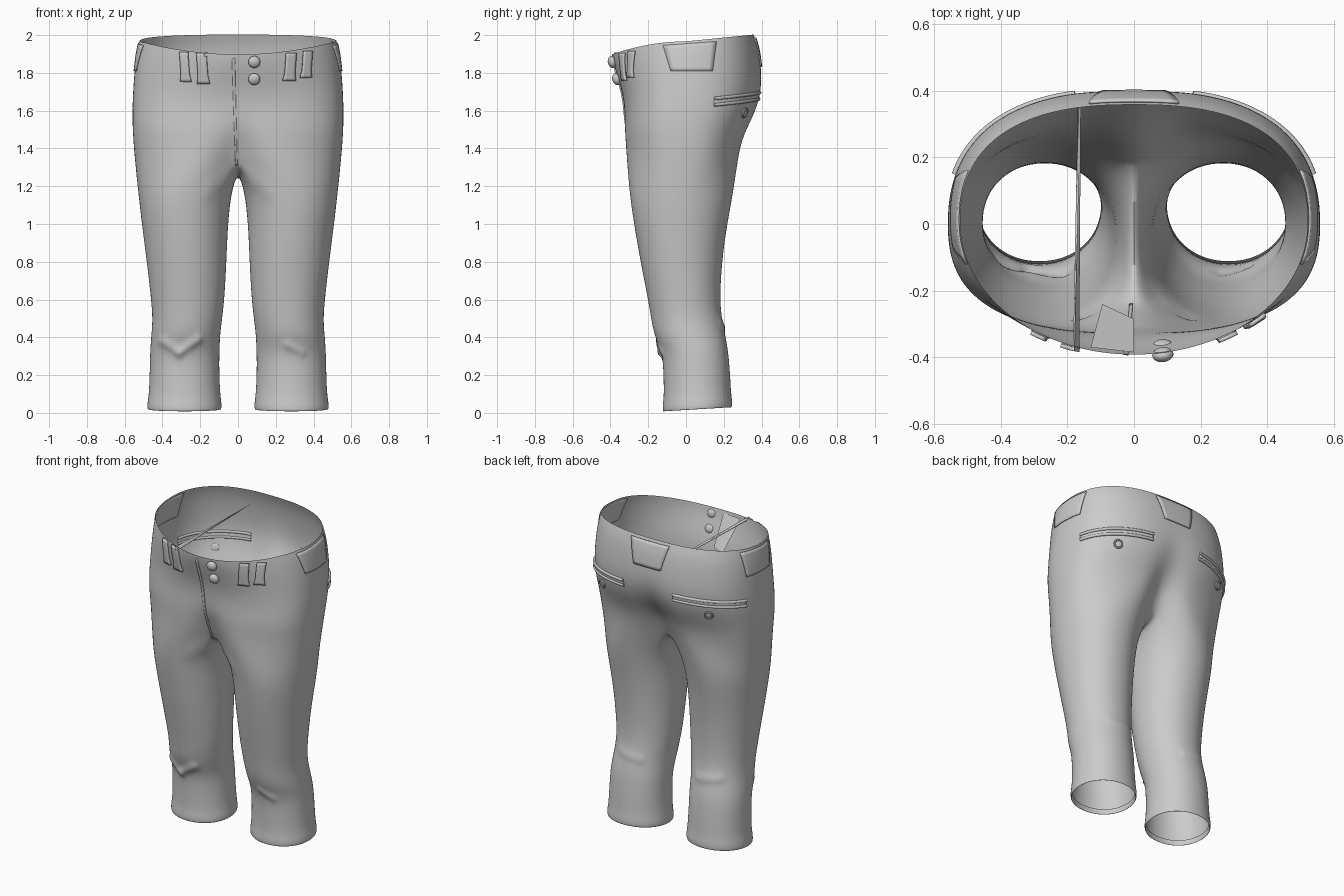
import bpy, bmesh, math
from mathutils import Vector
from mathutils.bvhtree import BVHTree

if "Cube" in bpy.data.objects:
    bpy.data.objects.remove(bpy.data.objects["Cube"])

M, K = 30, 12          # segments of outer arc / inner-leg arc


def add_mesh(name, verts, faces):
    me = bpy.data.meshes.new(name)
    me.from_pydata(verts, [], faces)
    ob = bpy.data.objects.new(name, me)
    bpy.context.collection.objects.link(ob)
    return ob


def smooth(ob, angle=40):
    bpy.ops.object.select_all(action='DESELECT')
    bpy.context.view_layer.objects.active = ob
    ob.select_set(True)
    bpy.ops.object.shade_smooth_by_angle(angle=math.radians(angle))


def polar(t, a, b, n):
    c, s = math.cos(t), math.sin(t)
    r = (abs(c / a) ** n + abs(s / b) ** n) ** (-1 / n)
    return r * c, r * s


# Hip rows: z, half width, front y, back y, front roundness, front cleft, back cleft, rim tilt
hips = [(1.96, .522, .392, .358, 2.0, 0, 0, 1), (1.90, .537, .385, .383, 2.05, 0, 0, .8),
        (1.80, .549, .362, .399, 2.2, 0, 0, .45), (1.70, .556, .336, .405, 2.4, 0, .02, .15),
        (1.60, .560, .325, .380, 2.6, 0, .07, 0), (1.50, .558, .330, .330, 2.7, .04, .16, 0),
        (1.40, .552, .326, .292, 2.6, .17, .27, 0)]
# Leg rows: z, inner x, outer x, front y, back y
legs = [(1.18, .034, .530, -.302, .254), (1.0, .054, .509, -.276, .218), (.8, .061, .483, -.241, .190),
        (.6, .072, .460, -.201, .179), (.5, .084, .452, -.185, .190), (.42, .094, .458, -.170, .206),
        (.36, .097, .463, -.145, .218), (.3, .099, .466, -.124, .226), (.2, .099, .468, -.119, .234),
        (.1, .094, .472, -.117, .238), (.06, .088, .479, -.123, .244), (.022, .086, .481, -.124, .245),
        (.014, .094, .473, -.116, .237), (.05, .098, .469, -.112, .233)]

verts, faces, rows = [], [], []
for z, a, f, b, nf, cf, cb, w in hips:
    row = []
    for i in range(M + 1):
        t = math.pi * (i / M - .5)
        x, y = polar(t, a, f, nf) if t < 0 else polar(t, a, b, 2.5)
        if i in (0, M):
            x = 0
        y *= 1 - (cf if y < 0 else cb) * math.exp(-(x / .1) ** 2)
        tilt = .007 - .45 * y * y if y < 0 else .007 + .1 * y
        row.append(len(verts))
        verts.append((x, y, z + w * tilt))
    rows.append(row)
for r0, r1 in zip(rows, rows[1:]):
    for i in range(M):
        faces.append((r0[i], r1[i], r1[i + 1], r0[i + 1]))
# Crotch curve closes the last hip row into the first leg ring
ring = rows[-1][:]
yf, yb = verts[ring[0]][1], verts[ring[-1]][1]
for j in range(1, K):
    s = math.pi * j / K
    ring.append(len(verts))
    verts.append((0, (yf + yb) / 2 + (yb - yf) / 2 * math.cos(s), 1.4 - .125 * math.sin(s)))
for z, xi, xo, f, b in legs:
    new = []
    for i in range(M + K):
        d = -135 + 270 * i / M if i <= M else 135 + 90 * (i - M) / K
        x, y = polar(math.radians(d), (xo - xi) / 2, (b - f) / 2, 2.1)
        y += (f + b) / 2
        new.append(len(verts))
        verts.append((x + (xi + xo) / 2, y, z + (.06 * (y - .06) if z < .15 else 0)))
    n = len(ring)
    for i in range(n):
        faces.append((ring[i], new[i], new[(i + 1) % n], ring[(i + 1) % n]))
    ring = new

cage = add_mesh("trousers_cage", verts, faces)
bm = bmesh.new()
bm.from_mesh(cage.data)
bmesh.ops.recalc_face_normals(bm, faces=bm.faces)
far = max(bm.faces, key=lambda f: f.calc_center_median().x)
if far.normal.x < 0:
    bmesh.ops.reverse_faces(bm, faces=bm.faces)
bm.to_mesh(cage.data)
bm.free()
cage.modifiers.new("mirror", 'MIRROR').merge_threshold = .001
cage.modifiers.new("subsurf", 'SUBSURF').levels = 2
bpy.context.view_layer.update()
dg = bpy.context.evaluated_depsgraph_get()
body = bpy.data.objects.new("trousers", bpy.data.meshes.new_from_object(cage.evaluated_get(dg)))
bpy.context.collection.objects.link(body)
bpy.data.objects.remove(cage)

# Knee folds: start x,z, end x,z, side sign, height, width
folds = [(-.40, .38, -.31, .32, -1, .010, .022), (-.31, .32, -.21, .39, -1, .012, .022),
         (.26, .36, .34, .32, -1, .008, .02), (-.36, .47, -.22, .45, 1, .008, .022),
         (.20, .45, .34, .47, 1, .006, .022), (.07, 1.24, .16, 1.18, -1, .008, .025),
         (-.07, 1.24, -.16, 1.18, -1, .008, .025)]
shift = []
for v in body.data.vertices:
    d = 0
    for x0, z0, x1, z1, sg, h, w in folds:
        if (v.co.y - .06) * sg > 0:
            p, q, e = Vector((v.co.x, v.co.z)), Vector((x0, z0)), Vector((x1 - x0, z1 - z0))
            k = min(1, max(0, (p - q).dot(e) / e.length_squared))
            d += h * math.exp(-((p - q - e * k).length / w) ** 2)
    shift.append(v.normal * d)
for v, s in zip(body.data.vertices, shift):
    v.co += s
body.data.update()
smooth(body, 60)
bpy.context.view_layer.update()
tree = BVHTree.FromObject(body, bpy.context.evaluated_depsgraph_get())


def hit(side, u, z):
    """Point and outward normal on the cloth; u is x, y or an angle in degrees."""
    if side == 'front':
        o, d = Vector((u, -2, z)), Vector((0, 1, 0))
    elif side == 'back':
        o, d = Vector((u, 2, z)), Vector((0, -1, 0))
    elif side in ('left', 'right'):
        s = 1 if side == 'right' else -1
        o, d = Vector((2 * s, u, z)), Vector((-s, 0, 0))
    else:
        d = -Vector((math.cos(math.radians(u)), math.sin(math.radians(u)), 0))
        o = Vector((0, 0, z)) - d * 2
    p, n, _, _ = tree.ray_cast(o, d)
    return p, (n if n.dot(d) < 0 else -n)


def patch(name, side, top, bottom, lift, thick, nu=10, nv=8, flare=0):
    """Cloth panel between a top and a bottom edge, each (u0, z0, u1, z1)."""
    vs, fs = [], []
    for j in range(nv + 1):
        k = j / nv
        u0, z0, u1, z1 = [a + (b - a) * k for a, b in zip(top, bottom)]
        g = flare * max(0, k - .75) * 4
        for i in range(nu + 1):
            m = i / nu
            p, n = hit(side, u0 - g + (u1 - u0 + 2 * g) * m, z0 + (z1 - z0) * m)
            vs.append(p + n * lift)
    for j in range(nv):
        for i in range(nu):
            a = j * (nu + 1) + i
            fs.append((a, a + 1, a + nu + 2, a + nu + 1))
    ob = add_mesh(name, vs, fs)
    md = ob.modifiers.new("thickness", 'SOLIDIFY')
    md.thickness, md.offset = thick, 0
    smooth(ob)


def tube(name, pts, r):
    cu = bpy.data.curves.new(name, 'CURVE')
    cu.dimensions, cu.bevel_depth, cu.bevel_resolution, cu.use_fill_caps = '3D', r, 2, True
    sp = cu.splines.new('POLY')
    sp.points.add(len(pts) - 1)
    for q, p in zip(sp.points, pts):
        q.co = (*p, 1)
    bpy.context.collection.objects.link(bpy.data.objects.new(name, cu))


def button(name, side, u, z, r, depth, lift):
    p, n = hit(side, u, z)
    bpy.ops.mesh.primitive_uv_sphere_add(segments=24, ring_count=12, radius=1, location=p + n * lift)
    ob = bpy.context.object
    ob.name, ob.scale = name, (r, r, depth)
    ob.rotation_euler = n.to_track_quat('Z', 'Y').to_euler()
    smooth(ob)
    return p, n


# Front belt loops
for i, (x0, x1, zt, zb) in enumerate([(-.305, -.262, 1.91, 1.755), (-.217, -.165, 1.905, 1.745),
                                      (.252, .305, 1.905, 1.76), (.343, .388, 1.915, 1.775)]):
    lean = .01 if x0 < 0 else -.01
    patch(f"belt_loop_{i}", 'front', (x0, zt, x1, zt), (x0 + lean, zb, x1 + lean, zb), .009, .012, 4, 10, .008)

# Waist reinforcement panels on the sides and back
for side in ('left', 'right'):
    patch(f"{side}_waist_panel", side, (-.12, 1.945, .16, 1.965), (-.08, 1.81, .14, 1.81), .003, .006)
patch("back_waist_panel", 'back', (-.135, 1.985, .135, 1.985), (-.095, 1.83, .095, 1.83), .004, .007)

# Fly seam, inner fly flap and front buttons
patch("fly_seam", 'front', (-.032, 1.87, -.016, 1.88), (-.014, 1.31, -.004, 1.31), .002, .008, 2, 30)
flap = add_mesh("inner_fly_flap", [(-.13, -.37, 1.885), (0, -.385, 1.885), (0, -.285, 1.70), (-.095, -.24, 1.70)],
                [(0, 1, 2, 3)])
for z in (1.86, 1.77):
    button("front_button", 'front', .085, z, .032, .022, .012)

# Back welt pockets with piping and a button
for name, flip in (("right", False), ("left", True)):
    ang = lambda t: 180 - (15.5 + 50 * t) if flip else 15.5 + 50 * t
    mid = lambda t: 1.647 + .032 * t + .02 * t * (1 - t)
    n = 24
    patch(f"{name}_pocket_welt", 'radial', (ang(0), 1.668, ang(1), 1.70), (ang(0), 1.63, ang(1), 1.662), .001, .006, 24, 3)
    for dz in (-.017, .017):
        pts = []
        for i in range(n + 1):
            p, q = hit('radial', ang(i / n), mid(i / n) + dz)
            pts.append(p + q * .003)
        tube(f"{name}_pocket_piping", pts, .009)
    p, q = button(f"{name}_pocket_button", 'back', -.378 if flip else .378, 1.59, .027, .01, .004)
    bpy.ops.mesh.primitive_torus_add(major_radius=.023, minor_radius=.006, major_segments=24, minor_segments=8,
                                     location=p + q * .009, rotation=q.to_track_quat('Z', 'Y').to_euler())
    bpy.context.object.name = f"{name}_pocket_button_rim"
    smooth(bpy.context.object)
